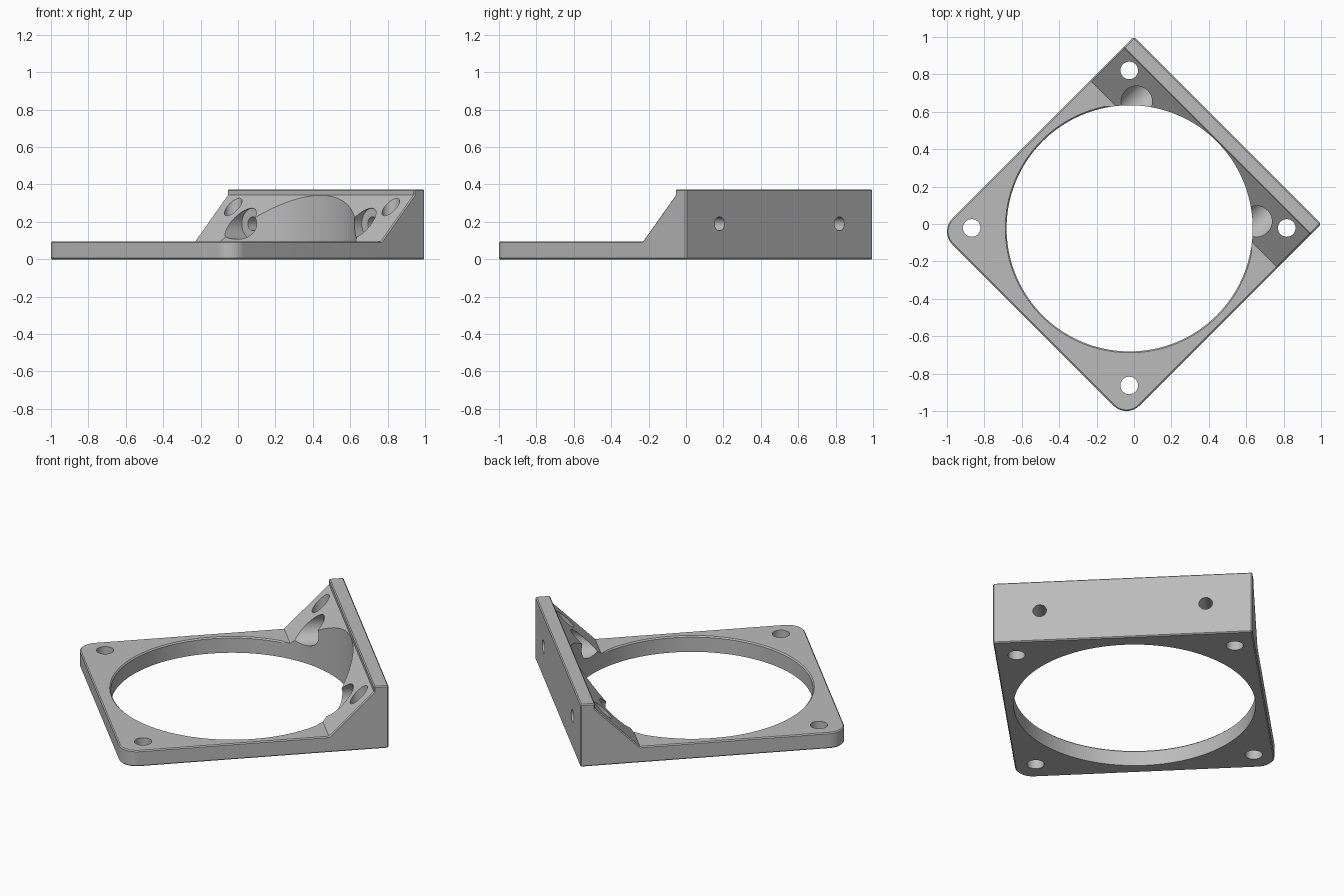
import bpy, bmesh, math
from mathutils import Matrix, Vector

cube = bpy.data.objects.get("Cube")
if cube:
    bpy.data.objects.remove(cube, do_unlink=True)

# Sizes in the bracket's own frame: x points out through the wall, y runs along it
HALF, BACK = 0.707, -0.764
BASE, TOP = 0.095, 0.374
CENTRE, BORE, PITCH = -0.033, 0.658, 0.5955
SCREW_Y, SCREW_Z = 0.453, 0.19

grey = bpy.data.materials.new("light_grey")
grey.use_nodes = True
colour = (0.5, 0.5, 0.5, 1)
grey.diffuse_color = colour
grey.node_tree.nodes["Principled BSDF"].inputs["Base Color"].default_value = colour


def finish(bm, name):
    mesh = bpy.data.meshes.new(name)
    bmesh.ops.recalc_face_normals(bm, faces=bm.faces[:])
    bm.to_mesh(mesh)
    bm.free()
    mesh.materials.append(grey)
    obj = bpy.data.objects.new(name, mesh)
    bpy.context.collection.objects.link(obj)
    return obj


def cutter(name, start, end, radius, sides=48):
    """Cylinder from start to end, used only for cutting."""
    a, b = Vector(start), Vector(end)
    turn = (b - a).to_track_quat("Z", "Y").to_matrix().to_4x4()
    bm = bmesh.new()
    bmesh.ops.create_cone(bm, cap_ends=True, segments=sides, radius1=radius, radius2=radius,
                          depth=(b - a).length, matrix=Matrix.Translation((a + b) / 2) @ turn)
    obj = finish(bm, name)
    obj.hide_render = True
    return obj


# Plate, ramp and wall as one side profile extruded along y
profile = [(BACK, 0), (HALF, 0), (HALF, TOP), (0.626, TOP),
           (0.626, 0.343), (0.378, BASE), (BACK, BASE)]
bm = bmesh.new()
face = bm.faces.new([bm.verts.new((x, -HALF, z)) for x, z in profile])
ext = bmesh.ops.extrude_face_region(bm, geom=[face])
bmesh.ops.translate(bm, vec=(0, 2 * HALF, 0),
                    verts=[v for v in ext["geom"] if isinstance(v, bmesh.types.BMVert)])
bmesh.ops.recalc_face_normals(bm, faces=bm.faces[:])

# Rounded free corners, then a fine chamfer around the outer edges
corners = [e for e in bm.edges if all(v.co.x < BACK + 0.001 for v in e.verts)
           and abs(e.verts[0].co.z - e.verts[1].co.z) > 0.01]
bmesh.ops.bevel(bm, geom=corners, offset=0.097, segments=14, profile=0.5, affect="EDGES")
rims = [e for e in bm.edges if e.is_manifold and e.calc_face_angle_signed() > 1.2]
bmesh.ops.bevel(bm, geom=rims, offset=0.006, segments=1, affect="EDGES")
bracket = finish(bm, "corner_bracket")

# Central opening, four plate holes, two wall screws with counterbores
cutters = [cutter("opening_cutter", (CENTRE, 0, -0.1), (CENTRE, 0, 1), BORE, 160)]
for sy in (-1, 1):
    for sx in (-1, 1):
        x, y = CENTRE + sx * PITCH, sy * PITCH + 0.003
        cutters.append(cutter("plate_hole_cutter", (x, y, -0.1), (x, y, 1), 0.047))
    y = sy * SCREW_Y
    cutters.append(cutter("screw_cutter", (0.3, y, SCREW_Z), (0.9, y, SCREW_Z), 0.037))
    cutters.append(cutter("counterbore_cutter", (0.2, y, SCREW_Z), (0.565, y, SCREW_Z), 0.083))

bpy.context.view_layer.objects.active = bracket
for c in cutters:
    mod = bracket.modifiers.new("cut", "BOOLEAN")
    mod.operation, mod.solver, mod.object = "DIFFERENCE", "EXACT", c
    bpy.ops.object.modifier_apply(modifier=mod.name)
for c in cutters:
    bpy.data.objects.remove(c, do_unlink=True)

# Fine chamfer on the upper lip of the opening
bm = bmesh.new()
bm.from_mesh(bracket.data)
lip = [e for e in bm.edges if all(
    abs(v.co.z - BASE) < 0.001 and abs(math.hypot(v.co.x - CENTRE, v.co.y) - BORE) < 0.002
    and v.co.x < 0.37 for v in e.verts)]
bmesh.ops.bevel(bm, geom=lip, offset=0.007, segments=1, affect="EDGES")

# Turn the bracket so that its corners lie on the axes
bmesh.ops.rotate(bm, verts=bm.verts[:], matrix=Matrix.Rotation(math.radians(45), 3, "Z"))
bm.to_mesh(bracket.data)
bm.free()

bpy.ops.object.select_all(action="DESELECT")
bracket.select_set(True)
bpy.ops.object.shade_smooth_by_angle(angle=math.radians(25))
